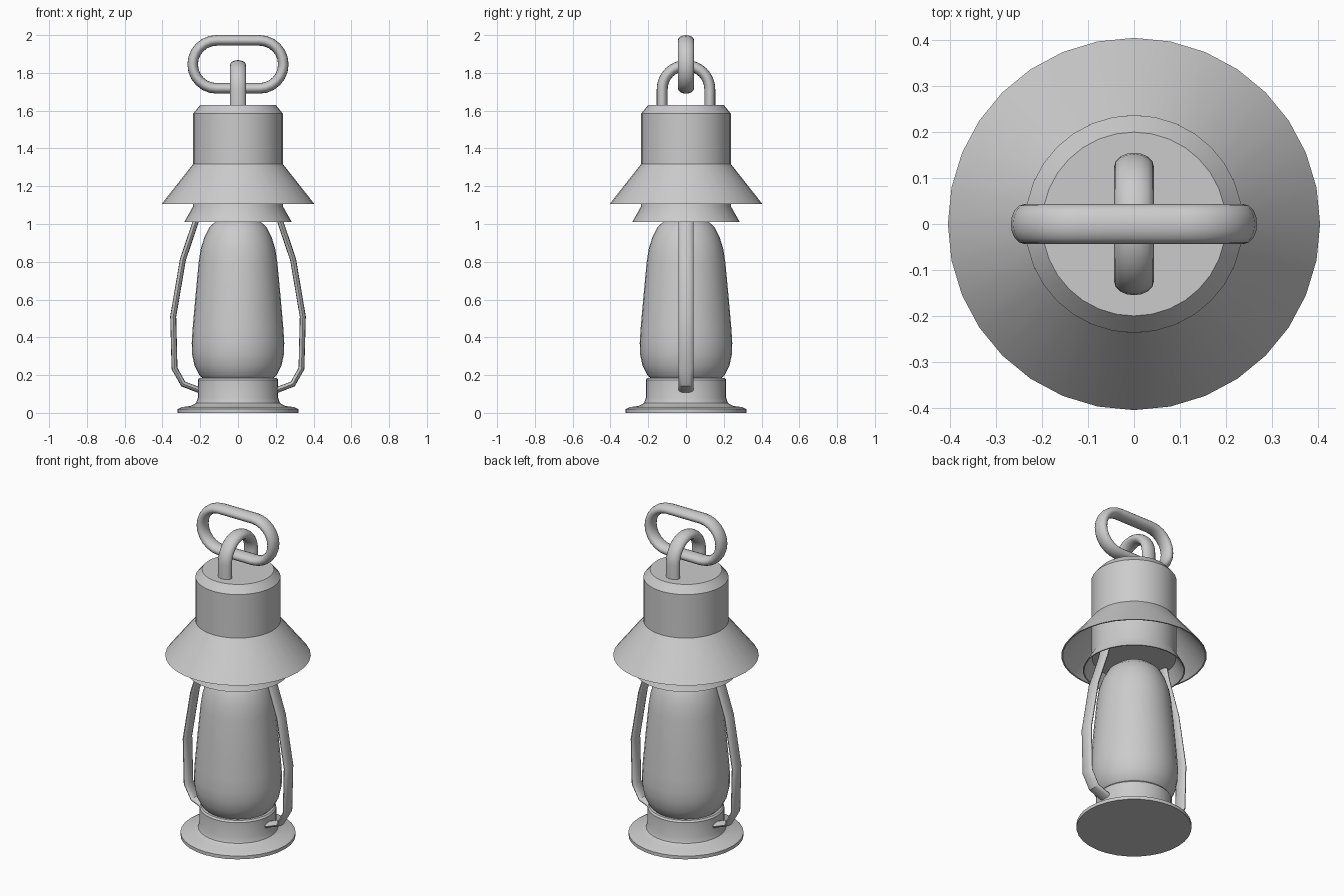
import bpy, bmesh, math
from mathutils import Vector

if "Cube" in bpy.data.objects:
    bpy.data.objects.remove(bpy.data.objects["Cube"])

metal = bpy.data.materials.new("grey_metal")
metal.diffuse_color = (0.6, 0.6, 0.6, 1)
metal.use_nodes = True
metal.node_tree.nodes["Principled BSDF"].inputs["Base Color"].default_value = metal.diffuse_color


def finish(bm, name, angle=35):
    bmesh.ops.remove_doubles(bm, verts=bm.verts, dist=1e-5)
    bmesh.ops.recalc_face_normals(bm, faces=bm.faces)
    mesh = bpy.data.meshes.new(name)
    bm.to_mesh(mesh)
    bm.free()
    mesh.materials.append(metal)
    obj = bpy.data.objects.new(name, mesh)
    bpy.context.collection.objects.link(obj)
    bpy.ops.object.select_all(action='DESELECT')
    obj.select_set(True)
    bpy.context.view_layer.objects.active = obj
    bpy.ops.object.shade_smooth_by_angle(angle=math.radians(angle))
    return obj


def lathe(name, profile, sides=32, closed=False, angle=35):
    """Spin an (r, z) profile about the z axis."""
    bm = bmesh.new()
    vs = [bm.verts.new((r, 0, z)) for r, z in profile]
    es = [bm.edges.new(p) for p in zip(vs, vs[1:])]
    if closed:
        es.append(bm.edges.new((vs[-1], vs[0])))
    bmesh.ops.spin(bm, geom=vs + es, cent=(0, 0, 0), axis=(0, 0, 1),
                   angle=math.tau, steps=sides, use_duplicate=False)
    return finish(bm, name, angle)


def sweep(name, path, thick, wide, plane, closed=False, sides=12):
    """Sweep an ellipse along a path lying in the xz or yz plane."""
    bm = bmesh.new()
    pts = [Vector(p) for p in path]
    n = len(pts)
    rings = []
    for i, p in enumerate(pts):
        a = pts[(i - 1) % n] if closed or i else p
        b = pts[(i + 1) % n] if closed or i < n - 1 else p
        t = ((p - a).normalized() + (b - p).normalized()).normalized()
        nrm = Vector((-t.y, t.x))
        ring = []
        for k in range(sides):
            ang = math.tau * k / sides
            q = p + nrm * thick * math.cos(ang)
            w = wide * math.sin(ang)
            co = (q.x, w, q.y) if plane == "xz" else (w, q.x, q.y)
            ring.append(bm.verts.new(co))
        rings.append(ring)
    for i in range(n if closed else n - 1):
        r, s = rings[i], rings[(i + 1) % n]
        for k in range(sides):
            m = (k + 1) % sides
            bm.faces.new((r[k], r[m], s[m], s[k]))
    if not closed:
        bm.faces.new(rings[0])
        bm.faces.new(rings[-1])
    return finish(bm, name)


def arc(cx, cz, r, a0, a1, steps=12):
    return [(cx + r * math.cos(math.radians(a0 + (a1 - a0) * i / steps)),
             cz + r * math.sin(math.radians(a0 + (a1 - a0) * i / steps)))
            for i in range(steps + 1)]


# Flared foot with a short collar
lathe("base", [(0, 0), (0.32, 0), (0.32, 0.02), (0.30, 0.03), (0.25, 0.037),
               (0.222, 0.052), (0.213, 0.08), (0.213, 0.175), (0.205, 0.185),
               (0, 0.185)])

# Rounded glass globe
lathe("glass_globe", [(0, 0.16), (0.17, 0.165), (0.205, 0.20), (0.23, 0.25),
                      (0.243, 0.31), (0.245, 0.37), (0.24, 0.45),
                      (0.225, 0.62), (0.208, 0.80), (0.197, 0.87),
                      (0.178, 0.93), (0.15, 0.985), (0.11, 1.02),
                      (0.06, 1.037), (0, 1.04)], angle=60)

# Chimney, with a hollow flared skirt below
lathe("chimney", [(0, 1.085), (0.232, 1.085), (0.278, 1.01), (0.285, 1.01),
                  (0.238, 1.093), (0.237, 1.32), (0.237, 1.585),
                  (0.20, 1.63), (0, 1.63)])

# Thin conical shade around the chimney
lathe("shade", [(0.234, 1.322), (0.405, 1.105), (0.397, 1.105),
                (0.234, 1.312)], closed=True)

# Two bent side arms
arm = [(0.205, 1.09), (0.225, 1.01), (0.292, 0.81), (0.343, 0.51),
       (0.336, 0.235), (0.29, 0.153), (0.19, 0.115)]
for side, sx in (("left", -1), ("right", 1)):
    sweep(side + "_arm", [(sx * x, z) for x, z in arm], 0.016, 0.04, "xz")

# Upright loop on the chimney top
sweep("top_loop", [(0.126, 1.61)] + arc(0, 1.713, 0.126, 0, 180, 16)
      + [(-0.126, 1.61)], 0.029, 0.043, "yz", sides=16)

# Oblong hanging ring through the loop
sweep("hanging_ring", arc(0.113, 1.845, 0.127, -90, 90)
      + arc(-0.113, 1.845, 0.127, 90, 270), 0.028, 0.043, "xz",
      closed=True, sides=16)
